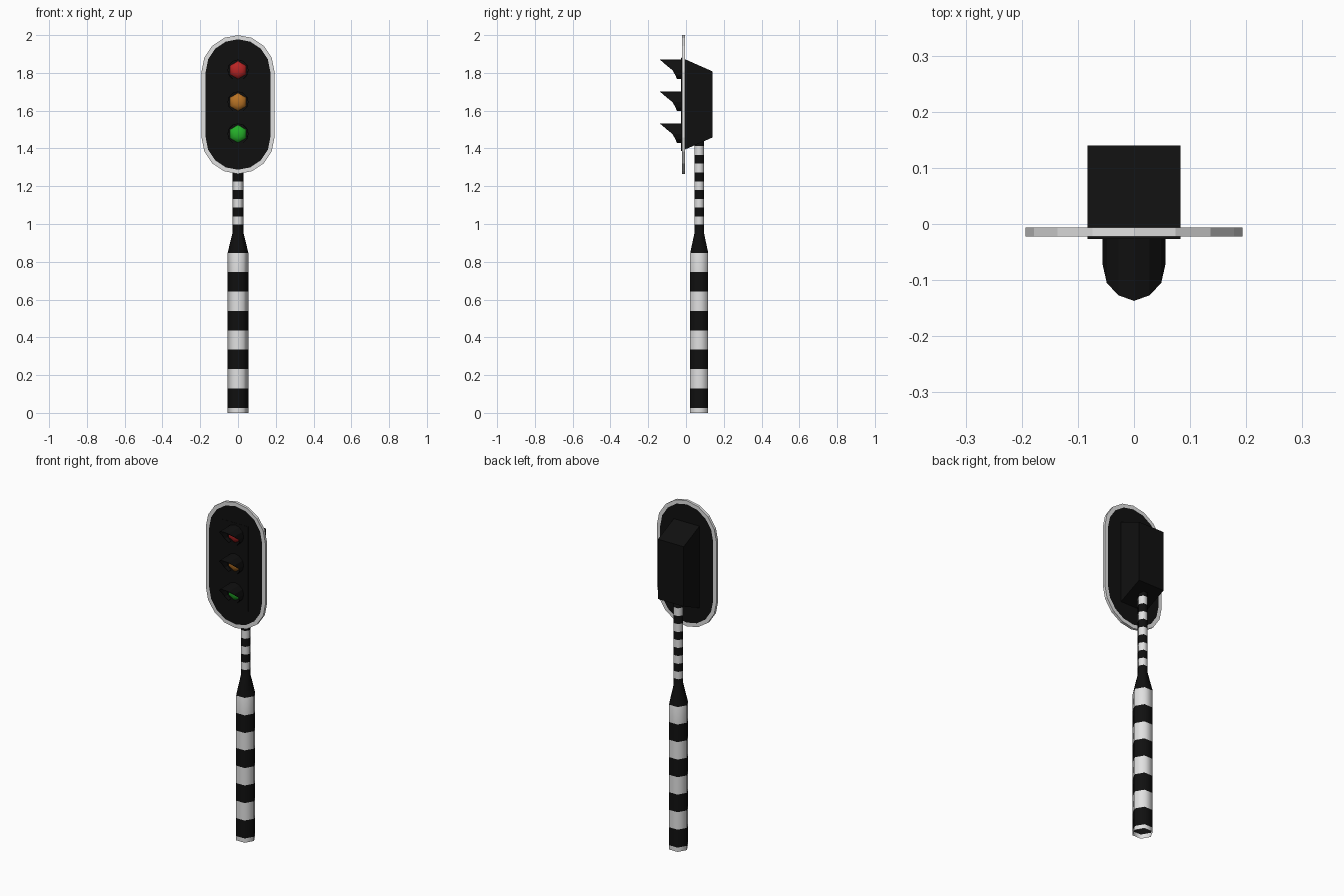
import bpy, bmesh, math
from math import sin, cos, pi, radians

if "Cube" in bpy.data.objects:
    bpy.data.objects.remove(bpy.data.objects["Cube"])


def material(name, rgb):
    m = bpy.data.materials.new(name)
    m.diffuse_color = (*rgb, 1)
    m.use_nodes = True
    m.node_tree.nodes["Principled BSDF"].inputs["Base Color"].default_value = m.diffuse_color
    return m


WHITE = material("white", (0.75, 0.75, 0.75))
BLACK = material("black", (0.005, 0.005, 0.005))
RED = material("red", (0.48, 0.018, 0.018))
AMBER = material("amber", (0.48, 0.17, 0.018))
GREEN = material("green", (0.018, 0.43, 0.022))


def finish(name, bm, mats, smooth=False, normals=True):
    if normals:
        bmesh.ops.recalc_face_normals(bm, faces=bm.faces)
    for f in bm.faces:
        f.smooth = smooth
    me = bpy.data.meshes.new(name)
    bm.to_mesh(me)
    bm.free()
    for m in mats:
        me.materials.append(m)
    ob = bpy.data.objects.new(name, me)
    bpy.context.collection.objects.link(ob)
    return ob


def bridge(bm, a, b, mat=0, closed=True):
    n = len(a)
    for i in range(n if closed else n - 1):
        j = (i + 1) % n
        bm.faces.new((a[i], a[j], b[j], b[i])).material_index = mat


# Hexagonal striped pole, open at the bottom; each band is (top z, top radius, colour)
R, r, POLE_Y = 0.055, 0.028, 0.07
bands = [(0.025, R, 0)]
for k in range(4):
    bands += [(0.13 + 0.205 * k, R, 1), (0.232 + 0.205 * k, R, 0)]
bands += [(0.957, r, 1), (0.997, r, 1)]
for k in range(5):
    bands += [(1.04 + 0.093 * k, r, 0), (1.087 + 0.093 * k, r, 1)]

bm = bmesh.new()


def hex_ring(z, rad):
    return [bm.verts.new((rad * cos(i * pi / 3), POLE_Y + rad * sin(i * pi / 3), z))
            for i in range(6)]


ring = hex_ring(0, R)
for z, rad, col in bands:
    nxt = hex_ring(z, rad)
    bridge(bm, ring, nxt, col)
    ring = nxt
bm.faces.new(ring).material_index = 1
finish("striped_pole", bm, [WHITE, BLACK], smooth=True)

# Stadium-shaped backing board with white border on both sides
bm = bmesh.new()
SEG = 8


def stadium(rad, y):
    pts = []
    for cz, start in ((1.807, 0), (1.458, pi)):
        for i in range(SEG + 1):
            a = start + pi * i / SEG
            pts.append(bm.verts.new((rad * cos(a), y, cz + rad * sin(a))))
    return pts


front_out, back_out = stadium(0.193, -0.022), stadium(0.193, -0.006)
front_in, back_in = stadium(0.171, -0.022), stadium(0.171, -0.006)
bridge(bm, front_out, back_out)
bridge(bm, front_out, front_in)
bridge(bm, back_out, back_in)
for cap in (front_in, back_in):
    bm.faces.new(cap).material_index = 1
finish("backing_board", bm, [WHITE, BLACK])

# Lamp housing, tapering in height toward the back
bm = bmesh.new()
profile = [(-0.027, 1.385), (0.14, 1.458), (0.14, 1.808), (-0.027, 1.882)]
left, right = [[bm.verts.new((x, y, z)) for y, z in profile] for x in (-0.083, 0.083)]
bridge(bm, left, right)
bm.faces.new(left)
bm.faces.new(right)
finish("lamp_housing", bm, [BLACK])

# Three domed lenses with scooped visors
VISOR_EDGE = {-60: -0.048, -30: -0.056, 0: -0.072, 30: -0.105, 60: -0.127, 90: -0.137}
for name, cz, mat in (("red", 1.815, RED), ("amber", 1.646, AMBER), ("green", 1.477, GREEN)):
    bm = bmesh.new()
    prev = None
    for rad, y in ((0.048, -0.026), (0.041, -0.038), (0.024, -0.046)):
        ring = [bm.verts.new((rad * sin(i * pi / 3), y, cz + rad * cos(i * pi / 3)))
                for i in range(6)]
        if prev:
            bridge(bm, prev, ring)
        prev = ring
    tip = bm.verts.new((0, -0.049, cz))
    for i in range(6):
        bm.faces.new((prev[i], prev[(i + 1) % 6], tip))
    finish(name + "_lens", bm, [mat], smooth=True)

    bm = bmesh.new()
    base, edge = [], []
    for deg in range(-60, 241, 30):
        a = radians(deg)
        mirrored = deg if deg <= 90 else 180 - deg
        x, z = 0.056 * cos(a), cz + 0.056 * sin(a)
        base.append(bm.verts.new((x, -0.026, z)))
        edge.append(bm.verts.new((x, VISOR_EDGE[mirrored], z)))
    bridge(bm, base, edge, closed=False)
    visor = finish(name + "_visor", bm, [BLACK])
    solid = visor.modifiers.new("thickness", 'SOLIDIFY')
    solid.thickness = 0.003
    solid.offset = -1
